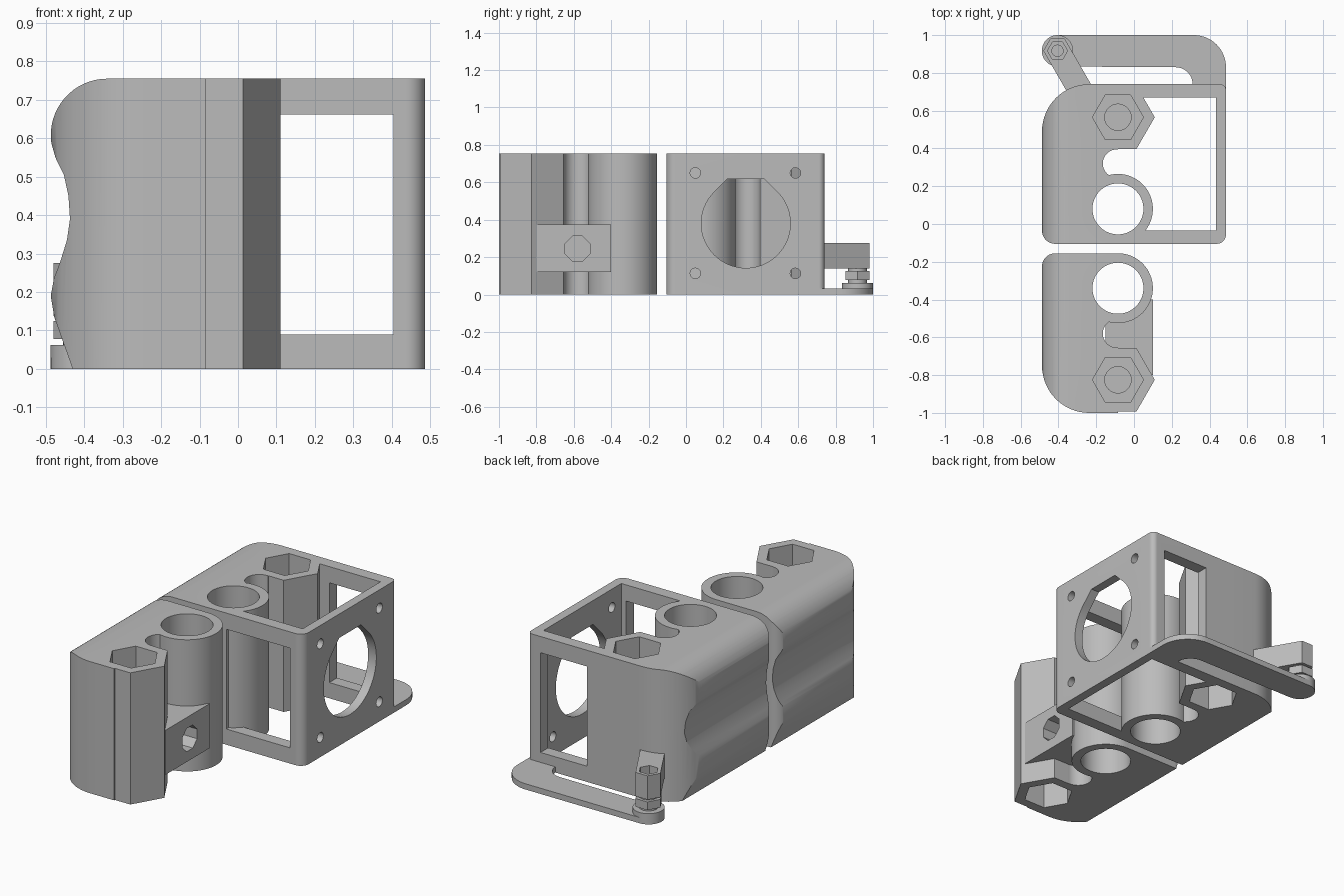
import bpy, bmesh
from math import cos, sin, pi, radians

if "Cube" in bpy.data.objects:
    bpy.data.objects.remove(bpy.data.objects["Cube"], do_unlink=True)

mat = bpy.data.materials.new("light grey plastic")
mat.use_nodes = True
GREY = (0.5, 0.5, 0.5, 1)
mat.diffuse_color = GREY
mat.node_tree.nodes["Principled BSDF"].inputs["Base Color"].default_value = GREY

H = 0.755
AXES = {"x": lambda u, v, w: (w, u, v),
        "y": lambda u, v, w: (u, w, v),
        "z": lambda u, v, w: (u, v, w)}


def prism(name, pts, lo, hi, axis="z"):
    """Extrude a closed outline along an axis."""
    bm = bmesh.new()
    place = AXES[axis]
    low = [bm.verts.new(place(u, v, lo)) for u, v in pts]
    top = [bm.verts.new(place(u, v, hi)) for u, v in pts]
    bm.faces.new(low)
    bm.faces.new(top)
    n = len(pts)
    for i in range(n):
        j = (i + 1) % n
        bm.faces.new((low[i], low[j], top[j], top[i]))
    bmesh.ops.recalc_face_normals(bm, faces=bm.faces)
    me = bpy.data.meshes.new(name)
    bm.to_mesh(me)
    bm.free()
    me.materials.append(mat)
    ob = bpy.data.objects.new(name, me)
    bpy.context.collection.objects.link(ob)
    return ob


def arc(cx, cy, r, a, b, n=16):
    return [(cx + r * cos(radians(a + (b - a) * i / n)),
             cy + r * sin(radians(a + (b - a) * i / n))) for i in range(n + 1)]


def ring(cx, cy, r, n=48, turn=0):
    return [(cx + r * cos(2 * pi * i / n + turn),
             cy + r * sin(2 * pi * i / n + turn)) for i in range(n)]


def rect(a, b, c, d):
    return [(a, c), (b, c), (b, d), (a, d)]


def combine(ob, operation, *tools):
    """Apply booleans and discard the tool objects."""
    for tool in tools:
        mod = ob.modifiers.new("join", "BOOLEAN")
        mod.operation, mod.solver, mod.object = operation, "EXACT", tool
        bpy.context.view_layer.update()
        graph = bpy.context.evaluated_depsgraph_get()
        me = bpy.data.meshes.new_from_object(ob.evaluated_get(graph))
        ob.modifiers.clear()
        ob.data = me
        bpy.data.objects.remove(tool, do_unlink=True)


# Outer side contour: rounded shoulder, shallow groove, tapered foot
contour = ([(1, 0), (-0.43, 0), (-0.478, 0.135)]
           + [(-0.487, 0.19), (-0.479, 0.235), (-0.462, 0.28), (-0.445, 0.335),
              (-0.437, 0.39), (-0.441, 0.45), (-0.453, 0.505), (-0.475, 0.55)]
           + arc(-0.34, 0.608, 0.147, 188, 90) + [(1, H)])

BORE_X, BORE_D, SLOT_D, HEX_D, LENGTH = -0.085, 0.185, 0.425, 0.67, 0.845


def block(name, start, s, extras, cuts=()):
    """Clamp half running from its mating face at y=start in direction s."""
    def y(d):
        return start + s * d

    def flip(pts):
        return [(u, y(v)) for u, v in pts]

    body = prism(name, flip([(BORE_X, 0)] + arc(-0.417, 0.07, 0.07, 270, 180)
                            + arc(-0.237, LENGTH - 0.25, 0.25, 180, 90)
                            + [(BORE_X, LENGTH)]), 0, H)
    combine(body, "DIFFERENCE", prism("slot", ring(-0.09, y(SLOT_D), 0.075), -1, 1))
    combine(body, "INTERSECT", prism("contour", contour, -2, 2, "y"))
    combine(body, "UNION",
            prism("hex_column", ring(BORE_X, y(HEX_D), 0.195, 6), 0, H),
            prism("sleeve", ring(BORE_X, y(BORE_D), 0.185, 64), 0, H), *extras)
    # Rod bore, nut pockets and screw hole
    combine(body, "DIFFERENCE",
            prism("bore", ring(BORE_X, y(BORE_D), 0.135, 64), -1, 1),
            prism("top_pocket", ring(BORE_X, y(HEX_D), 0.135, 6), 0.6, 1),
            prism("low_pocket", ring(BORE_X, y(HEX_D), 0.135, 6), -1, 0.155),
            prism("screw", ring(BORE_X, y(HEX_D), 0.07, 24), 0.165, 0.65), *cuts)
    return body


# Front clamp half with its cross-drilled bridge
parts = [block("front_clamp", -0.155, -1,
               [prism("bridge", rect(-0.15, 0.1, -0.8, -0.4), 0.12, 0.375)],
               [prism("bridge_hole", ring(-0.58, 0.245, 0.072, 8, pi / 8), -0.12, 1, "x")])]

# Open motor frame: four walls with windows, large opening and screw holes
frame = prism("motor_frame", [(BORE_X, -0.105)] + arc(0.437, -0.055, 0.05, -90, 0)
              + arc(0.457, 0.71, 0.03, 0, 90) + [(BORE_X, 0.74)], 0, H)
motor_hole = arc(0.32, 0.38, 0.238, 135, 405, 48)
motor_hole += [(0.32 + 0.0986, 0.618), (0.32 - 0.0986, 0.618)]
combine(frame, "DIFFERENCE",
        prism("interior", rect(-1, 0.435, -0.035, 0.67), -1, 1),
        prism("front_window", rect(0, 0.405, 0.09, 0.662), -0.2, 0, "y"),
        prism("back_window", rect(0.11, 0.405, 0.09, 0.662), 0.6, 0.8, "y"),
        prism("motor_opening", motor_hole, 0.3, 1, "x"),
        *[prism("frame_screw", ring(yy, zz, 0.028, 20), 0.3, 1, "x")
          for yy in (0.05, 0.585) for zz in (0.113, 0.65)])
parts.append(block("back_clamp", -0.105, 1, [frame]))

# Thin foot bracket curving around the back
PX, PY = -0.405, 0.917
parts.append(prism("foot_bracket", [(0.487, 0.71)] + arc(0.317, 0.83, 0.17, 0, 90)
                   + arc(PX, PY, 0.083, 90, 270) + arc(0.22, 0.74, 0.09, 90, 0)
                   + [(0.31, 0.71)], 0, 0.033))

# Adjuster: round boss, stem and hex nut
parts += [prism("adjuster_boss", ring(PX, PY, 0.083), 0.03, 0.062),
          prism("adjuster_stem", ring(PX, PY, 0.05, 24), 0.06, 0.145),
          prism("adjuster_nut", ring(PX, PY, 0.075, 6), 0.078, 0.125)]

# Angled arm with a hex end and a pocketed hole
arm = prism("adjuster_arm", ring(PX, PY, 0.075, 6), 0.138, 0.275)
ax, ay, w = cos(radians(-60)), sin(radians(-60)), 0.065
arm_pts = [(PX + ax * t - ay * k, PY + ay * t + ax * k)
           for t, k in ((0, -w), (0.28, -w), (0.28, w), (0, w))]
combine(arm, "UNION", prism("bar", arm_pts, 0.138, 0.275))
combine(arm, "DIFFERENCE", prism("arm_pocket", ring(PX, PY, 0.053, 6), 0.22, 1),
        prism("arm_hole", ring(PX, PY, 0.03, 20), 0.15, 1))
parts.append(arm)

# Smooth the round walls while keeping hard edges
bpy.ops.object.select_all(action="DESELECT")
for ob in parts:
    ob.select_set(True)
bpy.context.view_layer.objects.active = parts[0]
bpy.ops.object.shade_smooth_by_angle(angle=radians(25))
